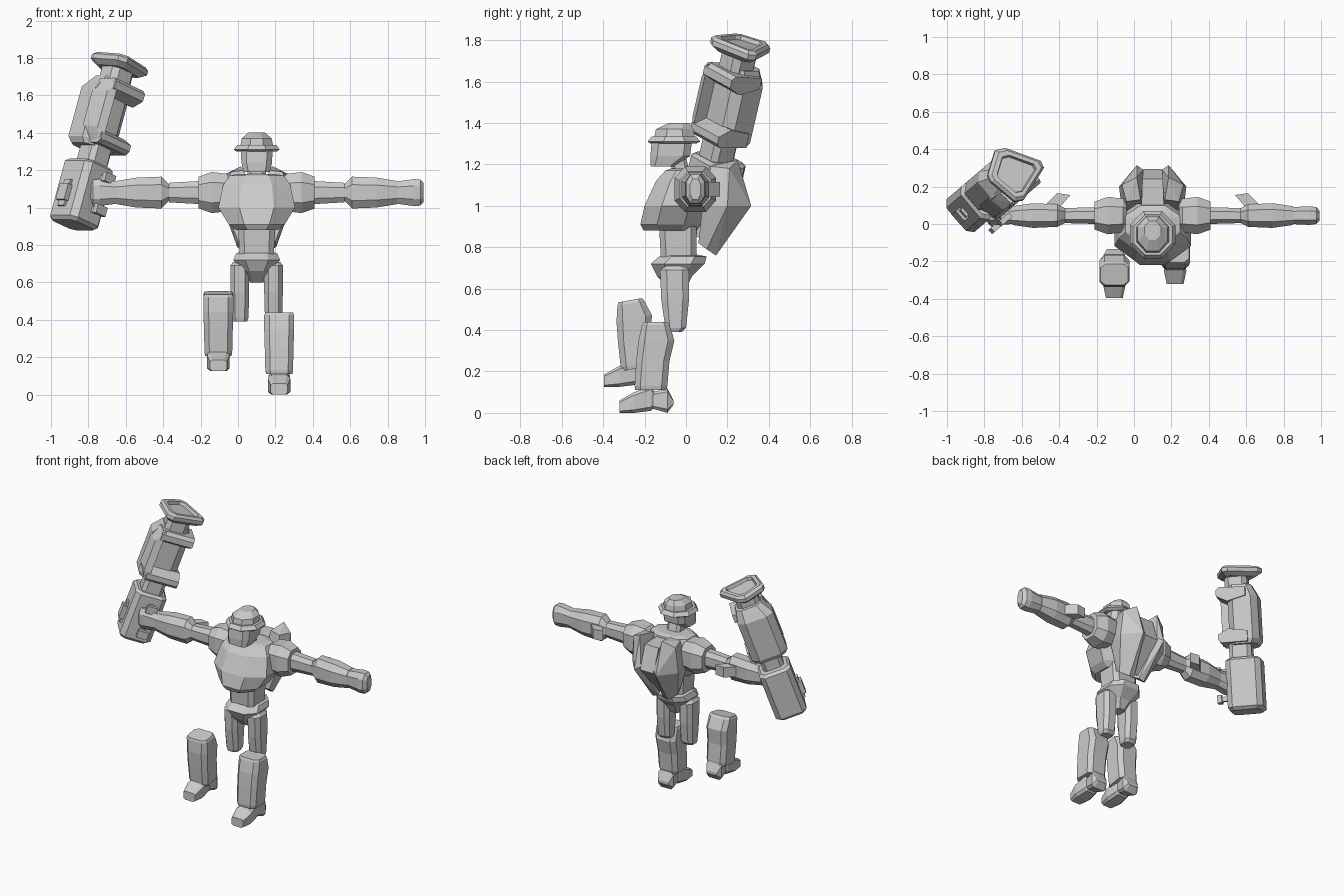
import bpy, bmesh, math
from mathutils import Vector, Matrix

cube = bpy.data.objects.get("Cube")
if cube:
    bpy.data.objects.remove(cube, do_unlink=True)

grey = bpy.data.materials.new("plain_grey")
grey.use_nodes = True
grey.diffuse_color = (0.6, 0.6, 0.6, 1)
grey.node_tree.nodes["Principled BSDF"].inputs["Base Color"].default_value = (0.6, 0.6, 0.6, 1)

MID = 0.1  # centre line of the body
IDENT = Matrix.Identity(4)


def finish(name, bm, matrix):
    bm.transform(matrix)
    bmesh.ops.recalc_face_normals(bm, faces=bm.faces)
    mesh = bpy.data.meshes.new(name)
    bm.to_mesh(mesh)
    bm.free()
    mesh.materials.append(grey)
    obj = bpy.data.objects.new(name, mesh)
    bpy.context.collection.objects.link(obj)
    return obj


def skin(name, rings, matrix=IDENT):
    """Join equal rings of points into a capped solid."""
    bm = bmesh.new()
    loops = [[bm.verts.new(p) for p in ring] for ring in rings]
    n = len(loops[0])
    for a, b in zip(loops, loops[1:]):
        for i in range(n):
            j = (i + 1) % n
            bm.faces.new((a[i], a[j], b[j], b[i]))
    bm.faces.new(loops[0])
    bm.faces.new(loops[-1])
    return finish(name, bm, matrix)


def loft(name, axis, stations, cut=0.4, matrix=IDENT):
    """Chamfered box sections (t, low a, high a, low b, high b) along an axis."""
    rings = []
    for t, a0, a1, b0, b1 in stations:
        ca, cb = (a1 - a0) / 2 * cut, (b1 - b0) / 2 * cut
        flat = [(a0 + ca, b0), (a1 - ca, b0), (a1, b0 + cb), (a1, b1 - cb),
                (a1 - ca, b1), (a0 + ca, b1), (a0, b1 - cb), (a0, b0 + cb)]
        ring = []
        for a, b in flat:
            p = [a, b]
            p.insert(axis, t)
            ring.append(p)
        rings.append(ring)
    return skin(name, rings, matrix)


def hull(name, points, matrix=IDENT):
    bm = bmesh.new()
    for p in points:
        bm.verts.new(p)
    out = bmesh.ops.convex_hull(bm, input=bm.verts)
    loose = [g for g in out["geom_interior"] if isinstance(g, bmesh.types.BMVert)]
    bmesh.ops.delete(bm, geom=loose, context="VERTS")
    return finish(name, bm, matrix)


def upright(name, rows, cut=0.4, matrix=IDENT):
    """Rows of (z, half width, front y, back y)."""
    return loft(name, 2, [(z, -w, w, f, b) for z, w, f, b in rows], cut, matrix)


def limb(name, rows, matrix):
    """Rows of (distance out, half depth, half height)."""
    return loft(name, 0, [(d, -h, h, -v, v) for d, h, v in rows], 0.5, matrix)


body = Matrix.Translation((MID, 0, 0))

# head with a brimmed cap
upright("face", [(1.19, .07, -.17, -.06), (1.24, .082, -.172, .02), (1.32, .085, -.165, .03)], .35, body)
upright("cap_brim", [(1.30, .11, -.17, .05), (1.31, .122, -.185, .07), (1.335, .105, -.165, .05)], .6, body)
upright("cap_crown", [(1.32, .09, -.155, .045), (1.37, .08, -.145, .035), (1.40, .045, -.085, .015)], .6, body)
upright("neck", [(1.12, .05, -.07, .03), (1.23, .05, -.07, .0)], .4, body)

# torso, waist and pelvis
upright("chest", [(.88, .11, -.205, .05), (.91, .15, -.22, .07), (1.0, .205, -.20, .1),
                  (1.12, .18, -.145, .11), (1.17, .145, -.10, .1), (1.18, .1, -.07, .07)], .55, body)
upright("waist", [(.72, .09, -.12, .05), (.9, .1, -.13, .05)], .3, body)
upright("pelvis", [(.60, .035, -.08, .0), (.66, .08, -.14, .03), (.72, .125, -.17, .09),
                   (.755, .11, -.13, .1), (.765, .08, -.1, .05)], .5, body)

# back pack: middle block and two angled panels
hull("pack_middle", [(s * w, y, z) for s in (-1, 1) for w, y, z in
                     [(.06, .1, 1.16), (.055, .24, 1.16), (.05, .295, 1.0), (.03, .13, .8), (.04, .04, .86)]], body)
PANEL = [(.065, .13, 1.2), (.14, .12, 1.19), (.165, .21, 1.18), (.085, .25, 1.22),
         (.05, .29, 1.02), (.085, .315, 1.0), (.18, .2, 1.0), (.165, .08, 1.0),
         (.02, .145, .77), (.06, .145, .76), (.105, .1, .79), (.1, .06, .82), (.02, .06, .82)]

for side, tag in ((1, "left"), (-1, "right")):
    mirror = body @ Matrix.Scale(-1 if side < 0 else 1, 4, (1, 0, 0))
    hull(tag + "_pack_panel", PANEL, mirror)

    # arm stretched out sideways
    arm = mirror @ Matrix.Translation((0, .045, 1.08))
    limb(tag + "_shoulder", [(.14, .08, .08), (.16, .09, .1), (.24, .1, .11), (.31, .075, .085)], arm)
    limb(tag + "_upper_arm", [(.3, .045, .062), (.47, .04, .052)], arm)
    limb(tag + "_forearm", [(.44, .025, .015), (.51, .06, .085), (.64, .066, .08), (.75, .05, .062)], arm)
    limb(tag + "_hand", [(.74, .045, .058), (.84, .05, .072), (.875, .045, .07), (.893, .025, .05)], arm)
    hull(tag + "_forearm_fin", [(d, y, z) for z in (-.035, .035) for d, y in
                                [(.44, .11), (.51, .12), (.58, .05), (.5, .04)]], arm)

    # thigh
    hip = mirror @ Matrix.Translation((.09, 0, 0))
    upright(tag + "_thigh", [(.39, .038, -.095, -.02), (.41, .046, -.1, .0), (.55, .05, -.12, .015),
                             (.69, .05, -.125, .015), (.71, .035, -.1, -.01)], .45, hip)

    # shin and foot, the right one raised and tilted forward
    shift = (.12, 0, 0) if side > 0 else (.205, -.075, .125)
    foot = mirror @ Matrix.Translation(shift)
    shin = foot
    if side < 0:
        pivot = Matrix.Translation((0, -.17, .11))
        shin = (foot @ Matrix.Translation((0, .01, -.02)) @ pivot
                @ Matrix.Rotation(math.radians(10), 4, "X") @ pivot.inverted())
    upright(tag + "_shin", [(.11, .07, -.245, -.095), (.13, .074, -.248, -.09), (.25, .077, -.24, -.08),
                            (.35, .08, -.23, -.056), (.425, .08, -.212, -.08), (.44, .073, -.205, -.09)], .35, shin)
    loft(tag + "_toe", 1, [(-.32, -.045, .045, .0, .06), (-.25, -.06, .06, .0, .1),
                           (-.17, -.05, .05, .01, .13), (-.15, -.04, .04, .03, .1)], .3, foot)
    loft(tag + "_heel", 1, [(-.16, -.045, .045, .02, .1), (-.09, -.058, .058, .0, .12),
                            (-.06, -.04, .04, .04, .06)], .3, foot)

# heavy weapon in the right hand, built along its own tilted axis
w = Vector((.27, .23, 1)).normalized()
u = Vector((.65, -.76, 0))
u = (u - w * u.dot(w)).normalized()
v = w.cross(u)
tool = Matrix.Translation((-.86, .07, .925)) @ Matrix((u, v, w)).transposed().to_4x4()

# rows of (height, low u, high u, low v, high v)
loft("weapon_grip_block", 2, [(-.02, -.12, .07, -.09, .085), (.0, -.14, .09, -.105, .105),
                              (.31, -.14, .09, -.105, .105), (.325, -.12, .07, -.09, .09)], .3, tool)
loft("weapon_shaft", 2, [(.3, -.08, .065, -.07, .07), (.45, -.08, .065, -.07, .07)], .35, tool)
loft("weapon_neck", 2, [(.76, -.075, .07, -.075, .075), (.89, -.075, .07, -.075, .075)], .4, tool)

# housing with a recessed face between two lips and a side rail
loft("weapon_housing", 2, [(.41, -.12, .05, -.11, .1), (.44, -.14, .055, -.13, .11),
                           (.72, -.14, .055, -.13, .11), (.8, -.1, .05, -.08, .09)], .4, tool)


def lip(name, rows):
    return skin(name, [[(x, y, z) for x, z in rows] for y in (-.09, .125)], tool)


lip("weapon_lower_lip", [(-.07, .42), (.1, .42), (.12, .44), (.12, .475), (.05, .51), (-.07, .49)])
lip("weapon_upper_lip", [(-.07, .72), (.05, .69), (.12, .725), (.12, .765), (.1, .785), (-.07, .775)])
hull("weapon_side_rail", [(x, y, z) for z, k in ((.43, 1), (.78, 1), (.5, 1.35), (.7, 1.35))
                          for x, y in ((.0, -.1 * k), (.1, -.085 * k), (.12, -.07), (.0, -.06))], tool)

# flared end plate with a raised rim and a sunken centre
PLATE = [(-.17, 0), (-.145, .05), (.03, .155), (.07, .145), (.13, -.06), (.105, -.105), (-.06, -.135), (-.095, -.125)]
RISE = [(.855, .75), (.88, 1), (.905, 1), (.92, .88), (.92, .7), (.9, .66)]
skin("weapon_end_plate", [[(x * k, y * k, z) for x, y in PLATE] for z, k in RISE], tool)


# handles beside the fist and a small latch
def box(name, x, y, z):
    return hull(name, [(a, b, c) for a in x for b in y for c in z], tool)


for tag, z in (("lower", .07), ("upper", .25)):
    box(tag + "_handle_post", (.08, .15), (.0, .03), (z - .015, z + .015))
    box(tag + "_handle_knob", (.13, .16), (-.02, .05), (z - .025, z + .025))
box("weapon_latch", (-.06, .01), (-.135, -.09), (.08, .17))
box("weapon_latch_base", (-.05, .0), (-.12, -.09), (.05, .2))
